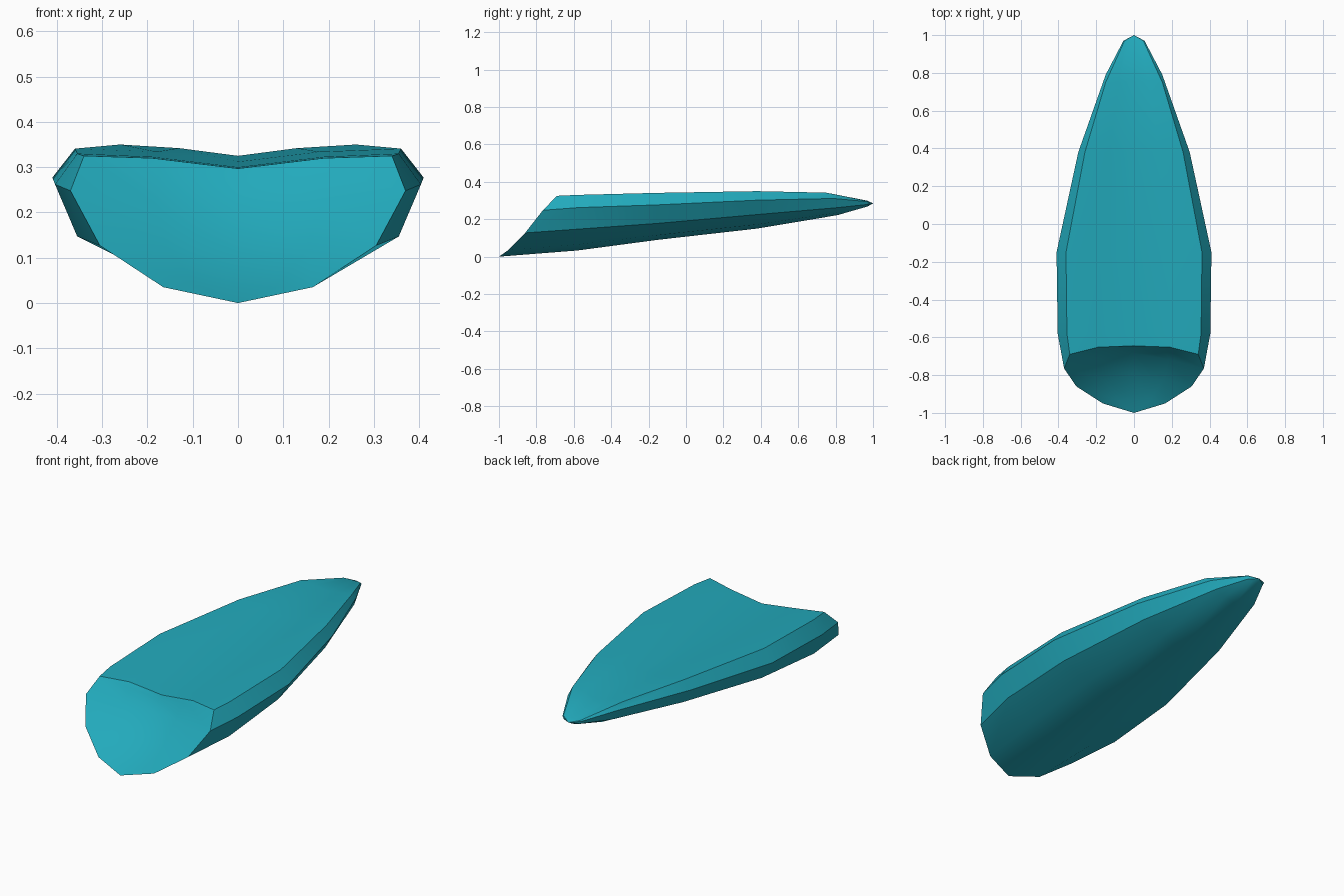
import bpy, bmesh, math

if "Cube" in bpy.data.objects:
    bpy.data.objects.remove(bpy.data.objects["Cube"])

# Half cross-sections (x, y, z) from keel to deck centre line, scooped rim first
RIM = [(0, -1.0, 0.0), (0.165, -0.95, 0.035), (0.305, -0.86, 0.127),
       (0.37, -0.765, 0.248), (0.34, -0.69, 0.325), (0.19, -0.652, 0.32), (0, -0.645, 0.297)]


def station(ys, xs, zs):
    return list(zip(xs, ys, zs))


SECTIONS = [
    RIM,
    station([-0.58] * 7, (0, 0.19, 0.355, 0.404, 0.355, 0.19, 0), (0.033, 0.065, 0.147, 0.262, 0.33, 0.323, 0.30)),
    station([-0.15] * 7, (0, 0.18, 0.345, 0.41, 0.36, 0.18, 0), (0.09, 0.115, 0.178, 0.277, 0.341, 0.334, 0.312)),
    station([0.38] * 7, (0, 0.13, 0.25, 0.295, 0.26, 0.13, 0), (0.15, 0.172, 0.225, 0.302, 0.35, 0.342, 0.325)),
    station([0.81, 0.81, 0.81, 0.79, 0.75, 0.75, 0.76], (0, 0.07, 0.125, 0.15, 0.15, 0.08, 0),
            (0.222, 0.235, 0.262, 0.311, 0.342, 0.335, 0.322)),
    station([0.97] * 7, (0, 0.025, 0.048, 0.056, 0.05, 0.025, 0), (0.268, 0.271, 0.279, 0.294, 0.298, 0.299, 0.299)),
]


def build_hull():
    bm = bmesh.new()
    rings = []
    for half in SECTIONS:
        right = [bm.verts.new(p) for p in half]
        left = [bm.verts.new((-x, y, z)) for x, y, z in half[1:-1]]
        rings.append(right + left[::-1])
    n = len(rings[0])
    # Lofted skin
    for a, b in zip(rings, rings[1:]):
        for i in range(n):
            j = (i + 1) % n
            bm.faces.new((a[i], a[j], b[j], b[i]))
    # Pointed tip
    tip = bm.verts.new((0, 1.0, 0.285))
    last = rings[-1]
    for i in range(n):
        bm.faces.new((last[i], last[(i + 1) % n], tip))
    # Concave scoop closing the open end, built in rows between rim pairs
    r = rings[0]
    rows = [[r[0]]]
    for k, (y, z) in zip(range(1, 5), [(-0.93, 0.035), (-0.80, 0.11), (-0.685, 0.215), (-0.65, 0.275)]):
        rx, ry, rz = RIM[k]
        row = [r[k]]
        for f in (0.5, 0, -0.5):
            t = 4 * f * f * 0.4
            row.append(bm.verts.new((rx * f, y + (ry - y) * t, z + (rz - z) * t)))
        rows.append(row + [r[n - k]])
    for v in rows[1][:-1]:
        i = rows[1].index(v)
        bm.faces.new((r[0], rows[1][i + 1], v))
    for a, b in zip(rows[1:], rows[2:]):
        for i in range(4):
            bm.faces.new((a[i], a[i + 1], b[i + 1], b[i]))
    top = rows[-1]
    bm.faces.new((top[0], top[1], r[5]))
    bm.faces.new((top[1], top[2], r[6], r[5]))
    bm.faces.new((top[2], top[3], r[n - 5], r[6]))
    bm.faces.new((top[3], top[4], r[n - 5]))
    bmesh.ops.recalc_face_normals(bm, faces=bm.faces)
    mesh = bpy.data.meshes.new("tapered_hull")
    bm.to_mesh(mesh)
    bm.free()
    obj = bpy.data.objects.new("tapered_hull", mesh)
    bpy.context.collection.objects.link(obj)
    return obj


hull = build_hull()

# Teal colour
teal = bpy.data.materials.new("teal")
teal.diffuse_color = (0.016, 0.40, 0.50, 1)
teal.use_nodes = True
teal.node_tree.nodes["Principled BSDF"].inputs["Base Color"].default_value = teal.diffuse_color
hull.data.materials.append(teal)

# Smooth panels with crisp creases
bpy.context.view_layer.objects.active = hull
hull.select_set(True)
bpy.ops.object.shade_smooth_by_angle(angle=math.radians(30))
